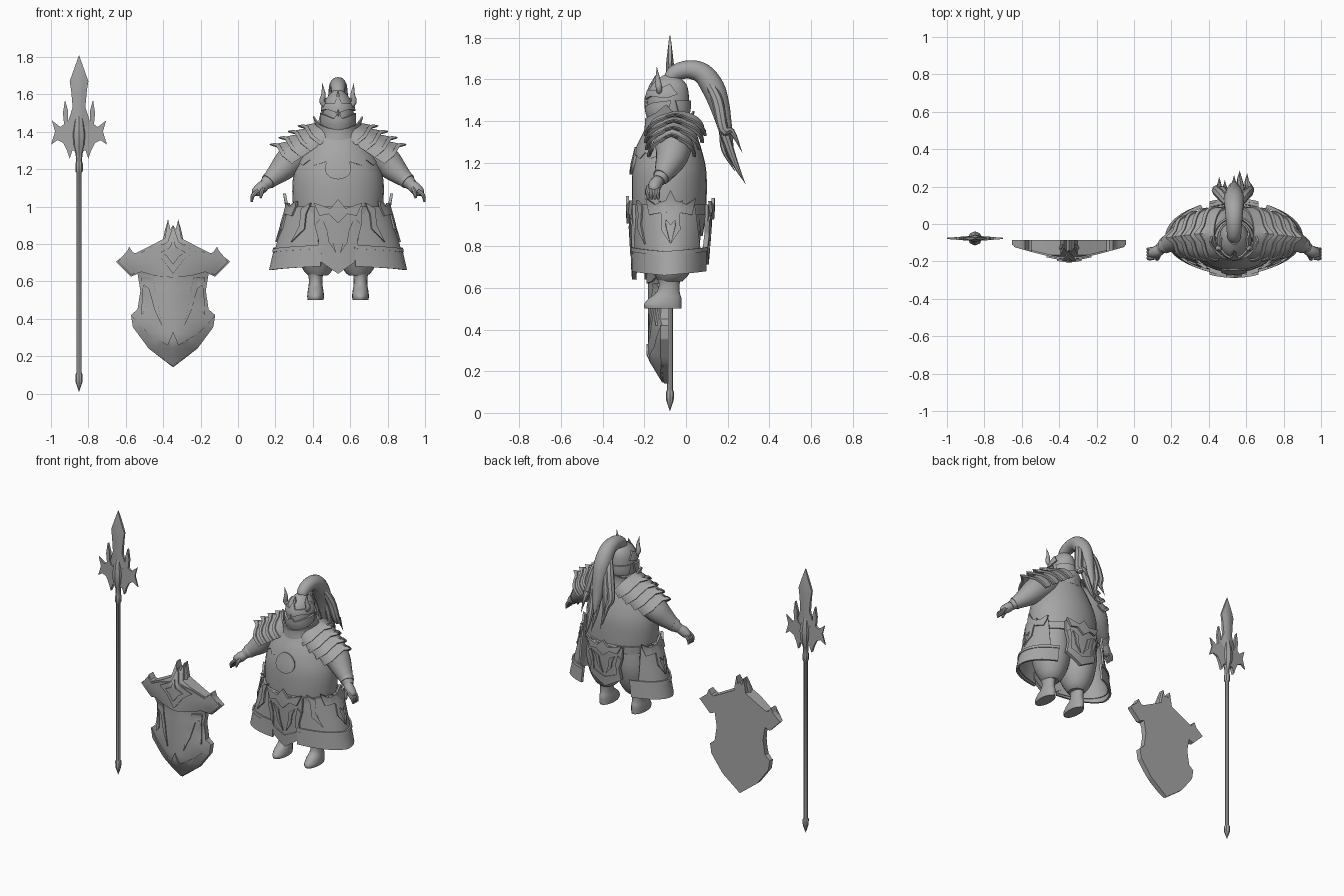
import bpy, bmesh, math
from mathutils import Vector

if "Cube" in bpy.data.objects:
    bpy.data.objects.remove(bpy.data.objects["Cube"])

grey = bpy.data.materials.new("plain_grey")
grey.use_nodes = True
grey.diffuse_color = (.38, .38, .38, 1)
grey.node_tree.nodes["Principled BSDF"].inputs["Base Color"].default_value = (.38, .38, .38, 1)

BODY_X, SPEAR_X, SHIELD_X = .535, -.85, -.347
made = []


def finish(name, bm):
    bmesh.ops.recalc_face_normals(bm, faces=bm.faces)
    mesh = bpy.data.meshes.new(name)
    bm.to_mesh(mesh)
    bm.free()
    mesh.materials.append(grey)
    obj = bpy.data.objects.new(name, mesh)
    bpy.context.collection.objects.link(obj)
    made.append(obj)


def spline(points, steps):
    """Catmull-Rom interpolation of tuples of any length."""
    pts = [points[0]] + list(points) + [points[-1]]
    out = []
    for i in range(1, len(pts) - 2):
        for k in range(steps):
            t = k / steps
            out.append([b + t * (c - a) / 2 + t * t * (a - 2.5 * b + 2 * c - d / 2)
                        + t ** 3 * (d - a + 3 * b - 3 * c) / 2
                        for a, b, c, d in zip(*pts[i - 1:i + 3])])
    return out + [list(points[-1])]


def skin(name, rings):
    """Bridge equal rings of points and cap both ends."""
    bm = bmesh.new()
    loops = [[bm.verts.new(p) for p in ring] for ring in rings]
    n = len(loops[0])
    for low, high in zip(loops, loops[1:]):
        for i in range(n):
            bm.faces.new((low[i], low[(i + 1) % n], high[(i + 1) % n], high[i]))
    bm.faces.new(loops[0])
    bm.faces.new(loops[-1])
    finish(name, bm)


def loft(name, rings, x=BODY_X, sides=32, steps=3):
    """Stack ellipses given as height, x radius, y radius, y centre."""
    angles = [math.tau * i / sides for i in range(sides)]
    skin(name, [[(x + rx * math.cos(a), cy + ry * math.sin(a), z) for a in angles]
                for z, rx, ry, cy in spline(rings, steps)])


def tube(name, path, side=1, sides=12, steps=4, x=BODY_X):
    """Tapered round sweep along x, y, z, radius points."""
    path = spline(path, steps)
    spots = [Vector((x + side * p[0], p[1], p[2])) for p in path]
    rings = []
    for i, spot in enumerate(spots):
        along = spots[min(i + 1, len(spots) - 1)] - spots[max(i - 1, 0)]
        u = along.cross(Vector((1, 0, 0))).normalized()
        v = along.cross(u).normalized()
        r = max(path[i][3], .001)
        rings.append([spot + r * (u * math.cos(a) + v * math.sin(a))
                      for a in (math.tau * k / sides for k in range(sides))])
    skin(name, rings)


def plate(name, outline, place, du=.1, dv=.04):
    """Cut a flat outline into a grid, thicken it and wrap it with place(u, v, t)."""
    bm = bmesh.new()
    bm.faces.new([bm.verts.new((u, v, 0)) for u, v in outline])
    for axis, step in ((0, du), (1, dv)):
        values = [p[axis] for p in outline]
        normal = (1, 0, 0) if axis == 0 else (0, 1, 0)
        for k in range(math.ceil(min(values) / step), math.floor(max(values) / step) + 1):
            bmesh.ops.bisect_plane(bm, geom=bm.verts[:] + bm.edges[:] + bm.faces[:], dist=1e-5,
                                   plane_co=[k * step * c for c in normal], plane_no=normal)
    bmesh.ops.triangulate(bm, faces=bm.faces[:])
    top = bmesh.ops.extrude_face_region(bm, geom=bm.faces[:], use_keep_orig=True)["geom"]
    for v in top:
        if isinstance(v, bmesh.types.BMVert):
            v.co.z = 1
    for v in bm.verts:
        v.co = place(*v.co)
    finish(name, bm)


def sym(half):
    return half + [(-u, v) for u, v in reversed(half) if u > 0]


def blend(value, stops):
    """Linear lookup in rows whose first entry is the position."""
    for low, high in zip(stops, stops[1:]):
        if value <= high[0]:
            break
    k = min(max((value - low[0]) / (high[0] - low[0]), 0), 1)
    return [p + k * (q - p) for p, q in zip(low[1:], high[1:])]


def wrap(rings, side=1, base=0, thick=.015):
    """Place angle and height on a lofted shape; angle 0 is the front."""
    def place(a, z, t):
        rx, ry, cy = blend(z, rings)
        out = base + thick * t
        return (BODY_X + side * (rx + out) * math.sin(a), cy - (ry + out) * math.cos(a), z)
    return place


# Spear
loft("spear_shaft", [(z, r, r, -.077) for z, r in (
    (.01, .001), (.06, .018), (.1, .02), (.11, .014), (1.18, .014), (1.19, .02), (1.23, .02),
    (1.24, .016), (1.28, .018), (1.33, .034), (1.39, .038), (1.45, .028), (1.52, .012))],
     x=SPEAR_X, sides=8, steps=1)


def flat_blade(width, thick):
    def place(x, z, t):
        ridge = thick * max(0, 1 - abs(x) / width) * min(1, (1.815 - z) / .15)
        return (SPEAR_X + x, -.077 + (t - .5) * (ridge + .005), z)
    return place


plate("spear_blade", sym([(0, 1.81), (.05, 1.67), (.042, 1.62), (.034, 1.53), (.06, 1.45), (.03, 1.41), (0, 1.4)]),
      flat_blade(.06, .035), du=.02)
wing = [(.02, 1.42), (.045, 1.43), (.06, 1.46), (.058, 1.51), (.075, 1.57), (.086, 1.5), (.08, 1.44), (.1, 1.425),
        (.145, 1.46), (.128, 1.4), (.15, 1.33), (.115, 1.355), (.085, 1.34), (.065, 1.3), (.05, 1.255),
        (.035, 1.3), (.02, 1.3)]
for s in (1, -1):
    plate("spear_wing", [(s * x, z) for x, z in wing], flat_blade(.16, .025), du=.03)


# Shield, domed toward its own outline
shield_width = [(.14, .03), (.24, .13), (.355, .215), (.42, .225), (.5, .19), (.6, .2), (.7, .31), (.95, .31)]


def shield_depth(x, z):
    across = min(1, abs(x) / blend(z, shield_width)[0])
    ends = min(1, (z - .13) / .14, (1.0 - z) / .2)
    return .012 + .085 * (1 - .8 * across ** 1.6) * ends * (1 if z < .6 else 1 - .2 * across)


def shield_front(x, z, t):
    return (SHIELD_X + x, -.083 - shield_depth(x, z) - .01 * t, z)


plate("shield_body", sym([(0, .9), (.015, .88), (.027, .93), (.045, .83), (.13, .785), (.2, .75), (.215, .755),
                          (.235, .785), (.25, .75), (.305, .705), (.225, .625), (.19, .64), (.175, .55), (.19, .45),
                          (.225, .42), (.215, .355), (.13, .24), (0, .14)]),
      lambda x, z, t: (SHIELD_X + x, -.085 - t * shield_depth(x, z), z), du=.03)
plate("shield_top_panel", sym([(0, .82), (.12, .78), (.2, .74), (.235, .775), (.295, .705), (.225, .635),
                               (.17, .65), (.1, .63), (0, .62)]), shield_front, du=.03)
plate("shield_base_trim", sym([(0, .33), (.03, .26), (.13, .32), (.19, .38), (.225, .42), (.215, .355),
                               (.13, .24), (0, .145)]), shield_front, du=.03)
for scale, lift in ((1, .008), (.55, .016)):
    plate("shield_crest", sym([(scale * x, .75 + scale * z) for x, z in (
        (0, .15), (.03, .06), (.12, .01), (.06, -.03), (0, -.11))]),
          lambda x, z, t, lift=lift: Vector(shield_front(x, z, t)) - Vector((0, lift, 0)), du=.03)
hook = [(.17, .62), (.11, .62), (.085, .5), (.06, .36), (.1, .45), (.13, .56), (.155, .58), (.145, .45),
        (.17, .42), (.165, .55)]
for s in (1, -1):
    plate("shield_side_scroll", [(s * x, z) for x, z in hook], shield_front, du=.03)
    tube("shield_spike", [(.04, -.13, .81, .016), (.032, -.12, .87, .012), (.027, -.105, .93, 0)], s, x=SHIELD_X)

# Torso, chest and neck
torso = [(.85, .22, .16, -.08), (.95, .235, .175, -.08), (1.08, .245, .18, -.08), (1.18, .235, .175, -.08),
         (1.28, .19, .15, -.08), (1.36, .14, .115, -.075), (1.43, .08, .08, -.08)]
loft("torso", torso)
plate("chest_plate", sym([(0, 1.38), (1.5, 1.38), (1.5, 1.25), (1, 1.22), (.8, 1.25), (.6, 1.22), (.3, 1.24),
                          (.2, 1.2), (0, 1.18)]), wrap(torso, base=-.004, thick=.012), du=.15)
plate("belly_medallion", [(.3 * math.sin(k), 1.21 + .065 * math.cos(k))
                          for k in (math.tau * i / 20 for i in range(20))], wrap(torso))
plate("waist_belt", sym([(0, 1.0), (3.14, 1.0), (3.14, .95), (0, .95)]), wrap(torso, thick=.012), du=.15)
collar = [(1.32, .14, .12, -.075), (1.4, .1, .105, -.08), (1.48, .125, .115, -.08)]
plate("collar", sym([(0, 1.41), (.5, 1.42), (1.0, 1.44), (1.45, 1.48), (1.8, 1.43), (2.6, 1.43), (3.14, 1.45),
                     (3.14, 1.34), (.9, 1.35), (0, 1.32)]), wrap(collar, thick=.01), du=.15, dv=.03)

# Helmet
helm = [(1.38, .07, .075, -.085), (1.45, .082, .098, -.085), (1.53, .08, .098, -.085),
        (1.58, .062, .08, -.08), (1.62, .025, .035, -.075)]
loft("helmet", helm)
plate("helmet_brow", sym([(0, 1.6), (.25, 1.55), (1, 1.55), (1.6, 1.58), (2, 1.53), (1.5, 1.51), (.7, 1.52), (0, 1.5)]),
      wrap(helm, thick=.012), dv=.02)
plate("helmet_cheek_guard", sym([(0, 1.5), (.25, 1.47), (.9, 1.49), (1.7, 1.5), (1.5, 1.42), (.6, 1.42), (0, 1.39)]),
      wrap(helm), dv=.02)
plate("helmet_neck_guard", [(1.9, 1.5), (4.4, 1.5), (4.2, 1.43), (2.1, 1.43)], wrap(helm, thick=.01), dv=.02)
tube("helmet_beak", [(0, -.17, 1.53, .018), (0, -.185, 1.5, .016), (0, -.193, 1.46, .002)], sides=4)
tube("helmet_front_crest", [(0, -.165, 1.54, .016), (0, -.155, 1.58, .014), (0, -.145, 1.62, .002)], sides=6)

# Plume
plume = [(0, -.08, 1.57, .03), (0, -.06, 1.625, .038), (0, .01, 1.648, .044), (0, .08, 1.628, .05),
         (0, .13, 1.56, .055), (0, .16, 1.48, .048), (0, .18, 1.4, .038), (0, .2, 1.32, .026), (0, .23, 1.24, 0)]
tube("plume", plume, sides=14)
for x, y, z in ((.03, .285, 1.1), (-.05, .235, 1.16), (.07, .27, 1.25), (-.08, .25, 1.2), (0, .26, 1.14)):
    tube("plume_strand", [(x * .3, .1, 1.6, .02), (x * .8, .15, 1.5, .028), (x * 1.2, .18, 1.36, .024),
                          (x, y - .05, z + .1, .015), (x, y, z, 0)], sides=8)

# Skirt shape and hanging plates
skirt = [(.66, .35, .176, -.07), (.8, .318, .176, -.07), (.9, .29, .178, -.07), (1.0, .262, .178, -.07),
         (1.08, .275, .185, -.07)]


def hang(direction, reach, length, lift):
    def place(x, z, t):
        out = reach - x * x + lift + .015 * t - .07 * max(0, .95 - z)
        return (BODY_X + x, -.07 + direction * out, 1 - length * (1 - z))
    return place


for label, *fit in (("front", -1, .188, 1), ("back", 1, .178, .8)):
    plate(label + "_tabard", sym([(0, 1.0), (.13, 1.0), (.125, .9), (.105, .82), (.115, .72), (0, .64)]),
          hang(*fit, 0), du=.03)
    plate(label + "_tabard_crest", sym([(0, 1.04), (.04, .99), (.13, 1.02), (.1, .95), (.05, .96), (0, .91)]),
          hang(*fit, .015), du=.03)
    plate(label + "_tabard_edge", sym([(0, .72), (.085, .76), (.085, .86), (.1, .93), (.125, .9), (.105, .82),
                                       (.115, .72), (0, .64)]), hang(*fit, .008), du=.03)
    for s in (1, -1):
        plate(label + "_tabard_scroll", [(s * x, z) for x, z in (
            (.08, .92), (.04, .89), (.03, .82), (.01, .75), (.05, .81), (.06, .87))], hang(*fit, .008), du=.03)


def shoulder(side, radius, start, depth):
    """Wrap round the sloping arm; each layer flares, with a point on top."""
    tilt = math.radians(34)

    def place(a, v, t):
        flare = (v - start) * (.12 + .3 * max(0, 1 - abs(a) / .4))
        r = radius + .01 * t + flare
        up = r * math.cos(a)
        x = .05 + v * math.cos(tilt) + up * math.sin(tilt)
        return (BODY_X + side * x, -.045 - v * .1 + depth * r * math.sin(a),
                1.365 - v * math.sin(tilt) + up * math.cos(tilt))
    return place


for s in (1, -1):
    # Horn, legs and boots
    tube("helmet_horn", [(.062, -.125, 1.53, .013), (.085, -.13, 1.56, .015), (.078, -.135, 1.6, .012),
                         (.085, -.14, 1.66, 0)], s)
    loft("trouser_leg", [(.63, .05, .055, -.075), (.66, .078, .08, -.07), (.73, .108, .115, -.07),
                         (.84, .125, .14, -.07), (.95, .115, .14, -.07)], x=BODY_X + s * .108, sides=24)
    loft("boot", [(.5, .042, .088, -.11), (.52, .045, .09, -.112), (.55, .042, .078, -.1), (.58, .037, .055, -.085),
                  (.62, .037, .05, -.08), (.66, .045, .058, -.08), (.67, .04, .05, -.08)], x=BODY_X + s * .12, sides=20)
    # Side skirt armour
    plate("side_skirt", [(.42, 1.0), (2.2, 1.0), (2.5, .69), (.28, .69)], wrap(skirt, s, thick=.012), du=.15)
    plate("skirt_hem_band", [(.26, .79), (1.4, .77), (2.6, .79), (2.6, .68), (1.4, .66), (.26, .68)],
          wrap(skirt, s, .006, .014), du=.15)
    plate("skirt_hem_lip", [(.26, .795), (1.4, .775), (2.6, .795), (2.6, .775), (1.4, .755), (.26, .775)],
          wrap(skirt, s, .015, .01), du=.15)
    plate("hip_crest", [(1.55 + a, z) for a, z in sym([(0, 1.07), (.12, 1.02), (.4, 1.0), (.65, 1.03), (.55, .95),
                                                       (.25, .96), (0, .9)])], wrap(skirt, s, .006))
    for start, turn in ((.55, 1), (1.25, 1), (1.85, -1)):
        plate("skirt_scroll", [(start + turn * a, z) for a, z in (
            (0, 1.02), (.22, .99), (.18, .9), (.3, .81), (.06, .88), (.08, .96))], wrap(skirt, s, .006))
    # Arm and hand
    tube("arm", [(.1, -.07, 1.35, .08), (.19, -.06, 1.3, .09), (.26, -.065, 1.24, .08), (.31, -.085, 1.19, .064),
                 (.36, -.11, 1.145, .044), (.395, -.13, 1.115, .03)], s, sides=20)
    tube("cuff", [(.355, -.105, 1.15, .046), (.375, -.12, 1.132, .042)], s, sides=16, steps=1)
    tube("hand", [(.38, -.125, 1.125, .026), (.41, -.145, 1.1, .032), (.44, -.155, 1.075, .026), (.45, -.157, 1.065, .012)], s)
    for k in range(4):
        y = -.18 + .016 * k
        tube("finger", [(.425, y, 1.085, .011), (.455, y - .004, 1.06, .011), (.462, y, 1.025, .006)], s, sides=8)
    tube("thumb", [(.4, -.165, 1.1, .012), (.41, -.185, 1.07, .011), (.415, -.19, 1.045, .006)], s, sides=8)
    # Layered shoulder plates
    for k, (radius, depth) in enumerate(((.092, 1.3), (.097, 1.2), (.098, 1.1), (.094, 1.0))):
        v = .06 * k
        plate("shoulder_plate", sym([(0, v + .085), (.25, v + .07), (1, v + .075), (1.6, v + .055), (1.6, v), (0, v)]),
              shoulder(s, radius, v, depth), du=.2, dv=.03)
        plate("shoulder_plate_rim", sym([(0, v + .1), (.25, v + .076), (1, v + .08), (1.6, v + .06),
                                         (1.6, v + .042), (1, v + .06), (.25, v + .056), (0, v + .07)]),
              shoulder(s, radius + .006, v, depth), du=.2, dv=.03)

# Smooth shading with sharp edges kept
bpy.ops.object.select_all(action="DESELECT")
for obj in made:
    obj.select_set(True)
bpy.context.view_layer.objects.active = made[0]
bpy.ops.object.shade_smooth_by_angle(angle=math.radians(35))
